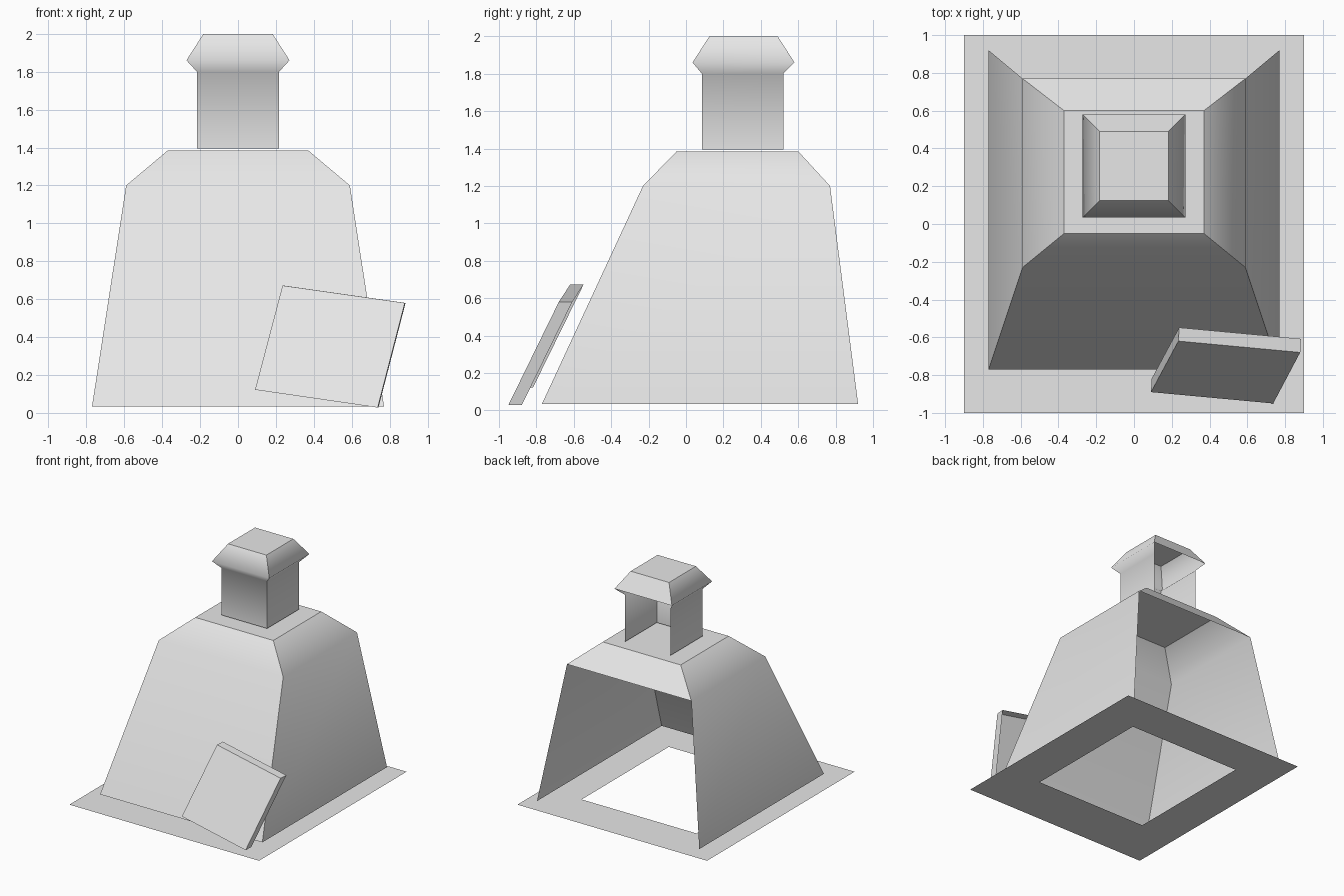
import bpy
import bmesh
from mathutils import Vector

cube = bpy.data.objects.get("Cube")
if cube:
    bpy.data.objects.remove(cube, do_unlink=True)

GREY = (0.8, 0.8, 0.8, 1.0)
grey = bpy.data.materials.new("plain_grey")
grey.use_nodes = True
grey.diffuse_color = GREY
grey.node_tree.nodes["Principled BSDF"].inputs["Base Color"].default_value = GREY


def finish(name, bm, smooth=False):
    mesh = bpy.data.meshes.new(name)
    for face in bm.faces:
        face.smooth = smooth and face.smooth
    bm.to_mesh(mesh)
    bm.free()
    mesh.materials.append(grey)
    obj = bpy.data.objects.new(name, mesh)
    bpy.context.collection.objects.link(obj)
    return obj


def ring(x, y0, y1, z):
    return [Vector(p) for p in ((-x, y0, z), (x, y0, z), (x, y1, z), (-x, y1, z))]


def shell(name, levels):
    """Thin tapered housing; each side is its own smooth strip, back open below the top slope."""
    bm = bmesh.new()
    rings = [ring(*level) for level in levels]
    for side in range(4):
        used = rings[-2:] if side == 2 else rings
        strip = [(bm.verts.new(r[side]), bm.verts.new(r[(side + 1) % 4])) for r in used]
        for (a, b), (d, c) in zip(strip, strip[1:]):
            bm.faces.new((a, b, c, d)).smooth = True
    # flat lid
    bm.faces.new([bm.verts.new(p) for p in rings[-1]])
    return finish(name, bm, smooth=True)


# Main hood and chimney: half width, front y, back y, height
shell("main_hood", [
    (0.77, -0.77, 0.92, 0.035),
    (0.59, -0.23, 0.77, 1.2),
    (0.37, -0.05, 0.6, 1.385),
])
shell("chimney", [
    (0.217, 0.085, 0.52, 1.395),
    (0.217, 0.085, 0.52, 1.8),
    (0.272, 0.035, 0.58, 1.86),
    (0.182, 0.125, 0.49, 2.0),
])

# Flat base frame with a rectangular opening
bm = bmesh.new()
outer = [bm.verts.new(p) for p in ring(0.9, -1, 1, 0)]
inner = [bm.verts.new(p) for p in ring(0.545, -0.545, 0.635, 0)]
for i in range(4):
    j = (i + 1) % 4
    bm.faces.new((outer[i], outer[j], inner[j], inner[i]))
finish("base_frame", bm)

# Tilted front panel, open at the back and bottom
bm = bmesh.new()
corners = [Vector(p) for p in ((0.09, -0.89, 0.122), (0.737, -0.95, 0.028),
                               (0.88, -0.68, 0.58), (0.235, -0.62, 0.672))]
depth = Vector((0.004, 0.072, 0))
front = [bm.verts.new(p) for p in corners]
rear = [bm.verts.new(p + depth) for p in corners]
bm.faces.new(front)
for i in (1, 2, 3):
    j = (i + 1) % 4
    bm.faces.new((front[i], rear[i], rear[j], front[j]))
finish("front_panel", bm)
